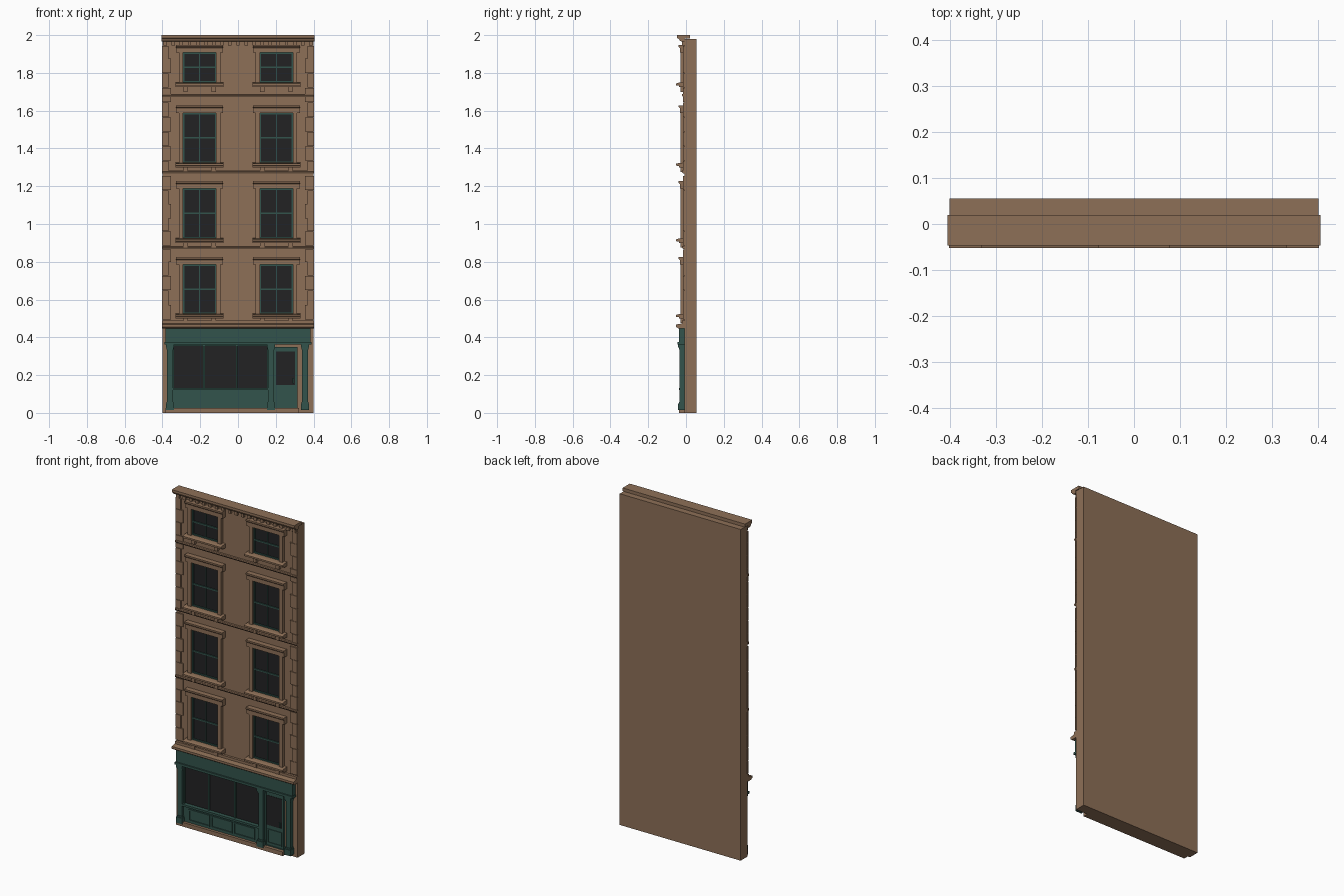
import bpy, bmesh
from mathutils import Matrix, Vector

if "Cube" in bpy.data.objects:
    bpy.data.objects.remove(bpy.data.objects["Cube"])


def material(name, rgb):
    m = bpy.data.materials.new(name)
    m.diffuse_color = (*rgb, 1)
    m.use_nodes = True
    m.node_tree.nodes["Principled BSDF"].inputs["Base Color"].default_value = m.diffuse_color
    return m


STONE = material("brown stone", (0.27, 0.162, 0.096))
GREEN = material("dark green paint", (0.032, 0.088, 0.072))
GLASS = material("dark glass", (0.016, 0.016, 0.017))
WALL = -0.008   # front plane of the wall


def boxes(name, mat, items):
    """One object from (x0, x1, y_front, y_back, z0, z1) boxes."""
    bm = bmesh.new()
    for x0, x1, y0, y1, z0, z1 in items:
        mtx = Matrix.Translation(((x0 + x1) / 2, (y0 + y1) / 2, (z0 + z1) / 2))
        mtx = mtx @ Matrix.Diagonal((x1 - x0, y1 - y0, z1 - z0, 1))
        bmesh.ops.create_cube(bm, size=1, matrix=mtx)
    return finish(name, mat, bm)


def moulding(name, mat, x0, x1, profile):
    """Extrude a closed (y, z) profile along x."""
    bm = bmesh.new()
    f = bm.faces.new([bm.verts.new((x0, y, z)) for y, z in profile])
    ext = bmesh.ops.extrude_face_region(bm, geom=[f])
    verts = [v for v in ext["geom"] if isinstance(v, bmesh.types.BMVert)]
    bmesh.ops.translate(bm, verts=verts, vec=Vector((x1 - x0, 0, 0)))
    bmesh.ops.recalc_face_normals(bm, faces=bm.faces)
    return finish(name, mat, bm)


def finish(name, mat, bm):
    me = bpy.data.meshes.new(name)
    bm.to_mesh(me)
    bm.free()
    me.materials.append(mat)
    ob = bpy.data.objects.new(name, me)
    bpy.context.collection.objects.link(ob)
    return ob


def front(x0, x1, z0, z1, y):
    """Box standing proud of the wall up to y."""
    return (x0, x1, y, WALL + 0.002, z0, z1)


def ring(x0, x1, z0, z1, w, y):
    """Four bars framing a rectangle from the inside."""
    return [front(x0, x0 + w, z0, z1, y), front(x1 - w, x1, z0, z1, y),
            front(x0 + w, x1 - w, z0, z0 + w, y), front(x0 + w, x1 - w, z1 - w, z1, y)]


# Main wall
boxes("wall", STONE, [(-0.4, 0.4, WALL, 0.055, 0, 1.98)])

# Roof cornice and dentils
moulding("roof_cornice", STONE, -0.405, 0.405,
         [(0.02, 2.0), (-0.047, 2.0), (-0.047, 1.985), (-0.038, 1.98),
          (-0.034, 1.972), (-0.024, 1.966), (WALL, 1.966), (WALL, 1.981), (0.02, 1.981)])
boxes("dentils", STONE, [front(x - 0.009, x + 0.009, 1.945, 1.967, -0.022)
                         for x in [-0.385 + i * 0.77 / 18 for i in range(19)]])

# String courses between floors
for z in (0.875, 1.275, 1.68):
    moulding("string_course", STONE, -0.403, 0.403,
             [(WALL, z + 0.008), (-0.02, z + 0.008), (-0.022, z + 0.002),
              (-0.016, z - 0.007), (WALL, z - 0.007)])

# Corner quoins, alternately wide and narrow
quoins = []
spans = [(0.49, 0.866), (0.884, 1.266), (1.284, 1.672), (1.689, 1.945)]
wide = (0.495, 0.65, 0.80, 0.885, 1.03, 1.18, 1.335, 1.49, 1.645, 1.80)
for i, z in enumerate(wide):
    top = wide[i + 1] if i + 1 < len(wide) else 1.945
    for a, b, w in ((z, z + 0.075, 0.048), (z + 0.077, top - 0.002, 0.034)):
        for lo, hi in spans:
            p, q = max(a, lo), min(b, hi)
            if q - p > 0.01:
                for s in (-1, 1):
                    xs = sorted((s * (0.402 - w), s * 0.402))
                    quoins.append(front(*xs, p, q, -0.016))
boxes("quoins", STONE, quoins)

# Sash windows with stone surrounds
for z0, z1 in ((0.525, 0.785), (0.925, 1.187), (1.325, 1.588), (1.75, 1.908)):
    for cx in (-0.2035, 0.2035):
        w, mid = 0.088, (z0 + z1) / 2
        boxes("window_glass", GLASS, [front(cx - w, cx + w, z0, z1, -0.011)])
        boxes("window_sash", GREEN,
              ring(cx - w, cx + w, z0, z1, 0.007, -0.018)
              + [front(cx - w + 0.007, cx + w - 0.007, mid - 0.004, mid + 0.004, -0.017),
                 front(cx - 0.002, cx + 0.002, z0 + 0.007, z1 - 0.007, -0.015)])
        boxes("window_jambs", STONE,
              [front(cx + s * 0.099 - 0.011, cx + s * 0.099 + 0.011, z0 - 0.005, z1 + 0.01, -0.028)
               for s in (-1, 1)])
        moulding("window_hood", STONE, cx - 0.125, cx + 0.125,
                 [(WALL, z1 + 0.04), (-0.039, z1 + 0.04), (-0.039, z1 + 0.031),
                  (-0.033, z1 + 0.025), (-0.033, z1), (WALL, z1)])
        moulding("window_sill", STONE, cx - 0.127, cx + 0.127,
                 [(WALL, z0), (-0.038, z0 - 0.002), (-0.052, z0 - 0.006), (-0.052, z0 - 0.016),
                  (-0.036, z0 - 0.018), (-0.036, z0 - 0.025), (WALL, z0 - 0.025)])
        boxes("sill_brackets", STONE,
              [front(cx + s * 0.075 - 0.011, cx + s * 0.075 + 0.011, z0 - 0.05, z0 - 0.024, -0.028)
               for s in (-1, 1)])

# Shop cornice and green fascia
moulding("shop_cornice", STONE, -0.402, 0.402,
         [(WALL, 0.488), (-0.022, 0.488), (-0.022, 0.473), (-0.052, 0.468),
          (-0.052, 0.455), (-0.042, 0.448), (WALL, 0.448)])
boxes("fascia", GREEN, [front(-0.385, 0.385, 0.375, 0.45, -0.036),
                        front(-0.388, 0.388, 0.361, 0.375, -0.044)])

# Pilasters with plinths and capitals
for cx in (-0.36, 0.175, 0.355):
    boxes("pilaster", GREEN, [front(cx - 0.015, cx + 0.015, 0.05, 0.335, -0.034),
                              front(cx - 0.021, cx + 0.021, 0.015, 0.05, -0.043),
                              front(cx - 0.018, cx + 0.018, 0.05, 0.058, -0.038),
                              front(cx - 0.021, cx + 0.021, 0.345, 0.362, -0.043),
                              front(cx - 0.018, cx + 0.018, 0.335, 0.345, -0.038)])

# Shop window
L, R = -0.345, 0.16
boxes("shop_glass", GLASS, [front(L, R, 0.125, 0.358, -0.012)])
boxes("shop_frame", GREEN, ring(L, R, 0.125, 0.361, 0.007, -0.022)
      + [front(x - 0.004, x + 0.004, 0.132, 0.354, -0.02) for x in (-0.18, -0.007)]
      + [front(L, R, 0.12, 0.132, -0.036)])

# Stall riser with three framed panels
riser = [front(L, R, 0.025, 0.12, -0.022)]
for i in range(3):
    x = -0.308 + i * 0.149
    riser += ring(x, x + 0.138, 0.038, 0.108, 0.007, -0.028)
boxes("stall_riser", GREEN, riser)

# Door with glazed upper half and handle
boxes("door_leaf", GREEN, [front(0.19, 0.315, 0.02, 0.35, -0.014)]
      + ring(0.19, 0.315, 0.02, 0.35, 0.008, -0.019)
      + ring(0.205, 0.3, 0.04, 0.125, 0.007, -0.018))
boxes("door_glass", GLASS, [front(0.2, 0.302, 0.148, 0.325, -0.016)])
boxes("door_handle", GREEN, [front(0.289, 0.296, 0.155, 0.185, -0.026)])

# Stone step
boxes("step", STONE, [front(-0.385, 0.322, 0, 0.025, -0.038)])
